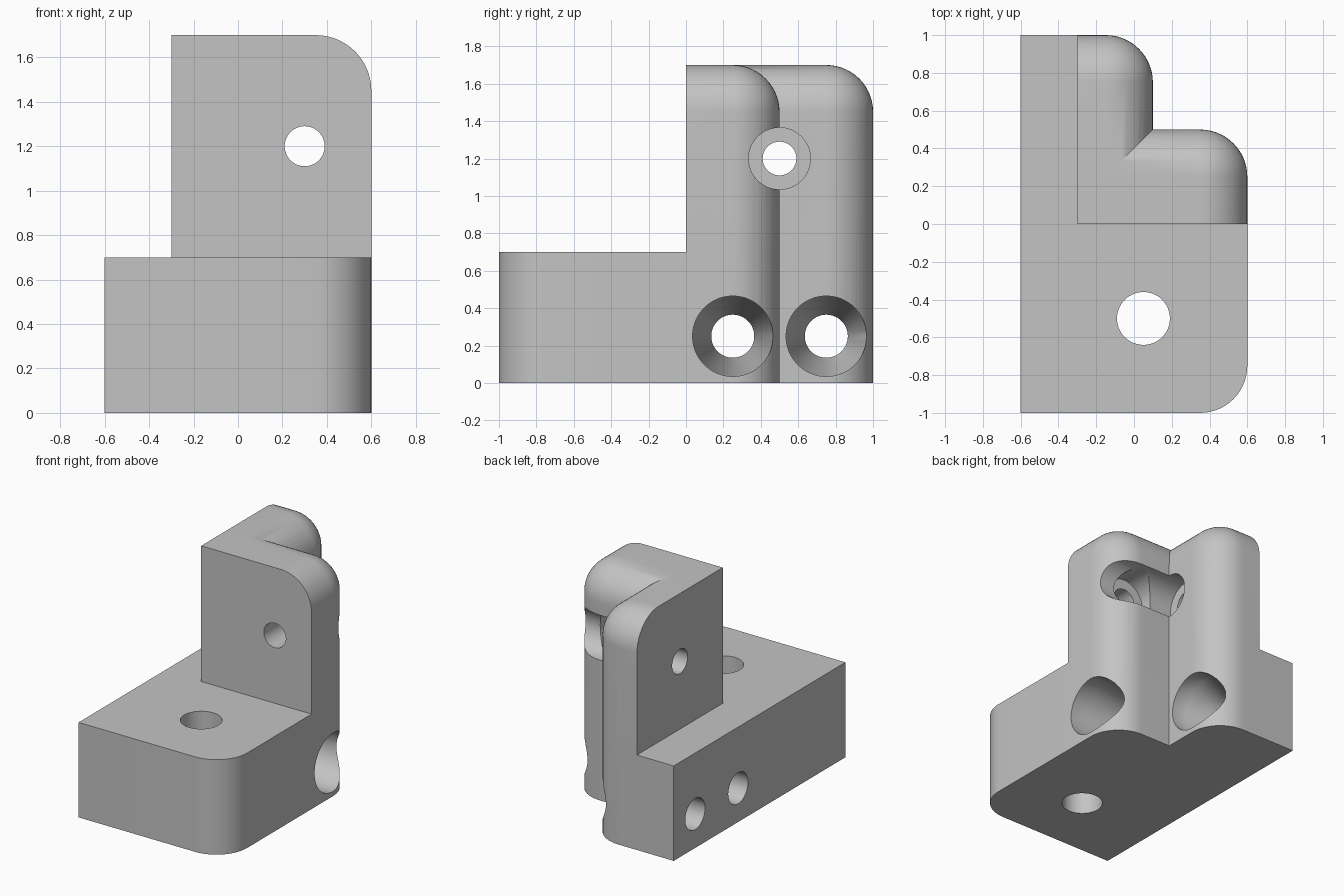
import bpy, bmesh, math
from mathutils import Vector

cube = bpy.data.objects.get("Cube")
if cube:
    bpy.data.objects.remove(cube, do_unlink=True)

grey = bpy.data.materials.new("light_grey")
grey.use_nodes = True
GREY = (0.55, 0.55, 0.55, 1)
grey.diffuse_color = GREY
grey.node_tree.nodes["Principled BSDF"].inputs["Base Color"].default_value = GREY


def finish(name, bm):
    bmesh.ops.recalc_face_normals(bm, faces=bm.faces[:])
    mesh = bpy.data.meshes.new(name)
    bm.to_mesh(mesh)
    bm.free()
    mesh.materials.append(grey)
    ob = bpy.data.objects.new(name, mesh)
    bpy.context.collection.objects.link(ob)
    return ob


def block(name, lo, hi, rounded=None):
    """Box between two corners; edges chosen by the rule are rounded."""
    bm = bmesh.new()
    bmesh.ops.create_cube(bm, size=1)
    for v in bm.verts:
        v.co = Vector([l if c < 0 else h for c, l, h in zip(v.co, lo, hi)])
    if rounded:
        edges = [e for e in bm.edges if rounded(e.verts[0].co, e.verts[1].co)]
        bmesh.ops.bevel(bm, geom=edges, offset=0.25, segments=14,
                        profile=0.5, affect='EDGES')
    return finish(name, bm)


def bore(name, axis, centre, profile, n=64):
    """Turned cutter: profile is (distance along axis, radius)."""
    bm = bmesh.new()
    rings = []
    for t, r in profile:
        ring = []
        for i in range(n):
            a = 2 * math.pi * (i + 0.5) / n
            p = [centre[0] + r * math.cos(a), centre[1] + r * math.sin(a)]
            p.insert(axis, t)
            ring.append(bm.verts.new(p))
        rings.append(ring)
    for a, b in zip(rings, rings[1:]):
        for i in range(n):
            j = (i + 1) % n
            bm.faces.new((a[i], a[j], b[j], b[i]))
    bm.faces.new(rings[0])
    bm.faces.new(rings[-1])
    ob = finish(name, bm)
    ob.hide_render = True
    return ob


def combine(target, other, operation):
    mod = target.modifiers.new(operation.lower(), 'BOOLEAN')
    mod.operation = operation
    mod.solver = 'EXACT'
    mod.object = other
    bpy.context.view_layer.objects.active = target
    bpy.ops.object.modifier_apply(modifier=mod.name)
    bpy.data.objects.remove(other, do_unlink=True)


def post_edges(hi):
    """Edges lying on two of the right, back and top sides of a post."""
    def rule(a, b):
        return sum(abs(a[k] - hi[k]) < 1e-4 and abs(b[k] - hi[k]) < 1e-4
                   for k in range(3)) == 2
    return rule


# Base slab with one rounded front corner, and the rail along its side
bracket = block("bracket", (-0.6, -1, 0), (0.6, 0, 0.7),
                lambda a, b: min(a.x, b.x) > 0.5 and max(a.y, b.y) < -0.9)
rail = block("side_rail", (-0.6, -0.2, 0), (-0.2, 1, 0.7))
combine(bracket, rail, 'UNION')

# Two rounded posts that meet in an L
for name, hi in (("right_post", (0.6, 0.5, 1.7)), ("back_post", (0.1, 1, 1.7))):
    post = block(name, (-0.3, 0, 0), hi, post_edges(hi))
    combine(bracket, post, 'UNION')

# Holes: base hole, two countersunk side holes, two crossing stepped bores
cutters = [
    bore("base_hole", 2, (0.05, -0.5), [(-0.2, 0.14), (0.9, 0.14)]),
    bore("front_side_hole", 0, (0.25, 0.25),
         [(-0.8, 0.115), (-0.22, 0.115), (0.48, 0.215), (0.8, 0.215)]),
    bore("back_side_hole", 0, (0.75, 0.25),
         [(-0.8, 0.115), (-0.22, 0.115), (-0.02, 0.215), (0.8, 0.215)]),
    bore("upper_side_bore", 0, (0.5, 1.2),
         [(-0.8, 0.09), (-0.05, 0.09), (-0.05, 0.165), (0.8, 0.165)]),
    bore("upper_front_bore", 1, (0.3, 1.2),
         [(-0.3, 0.09), (0.25, 0.09), (0.25, 0.165), (0.8, 0.165)]),
]
for cutter in cutters:
    combine(bracket, cutter, 'DIFFERENCE')

# Smooth curved walls, keep edges sharp
bpy.ops.object.select_all(action='DESELECT')
bracket.select_set(True)
bpy.context.view_layer.objects.active = bracket
bpy.ops.object.shade_smooth_by_angle(angle=math.radians(30))
